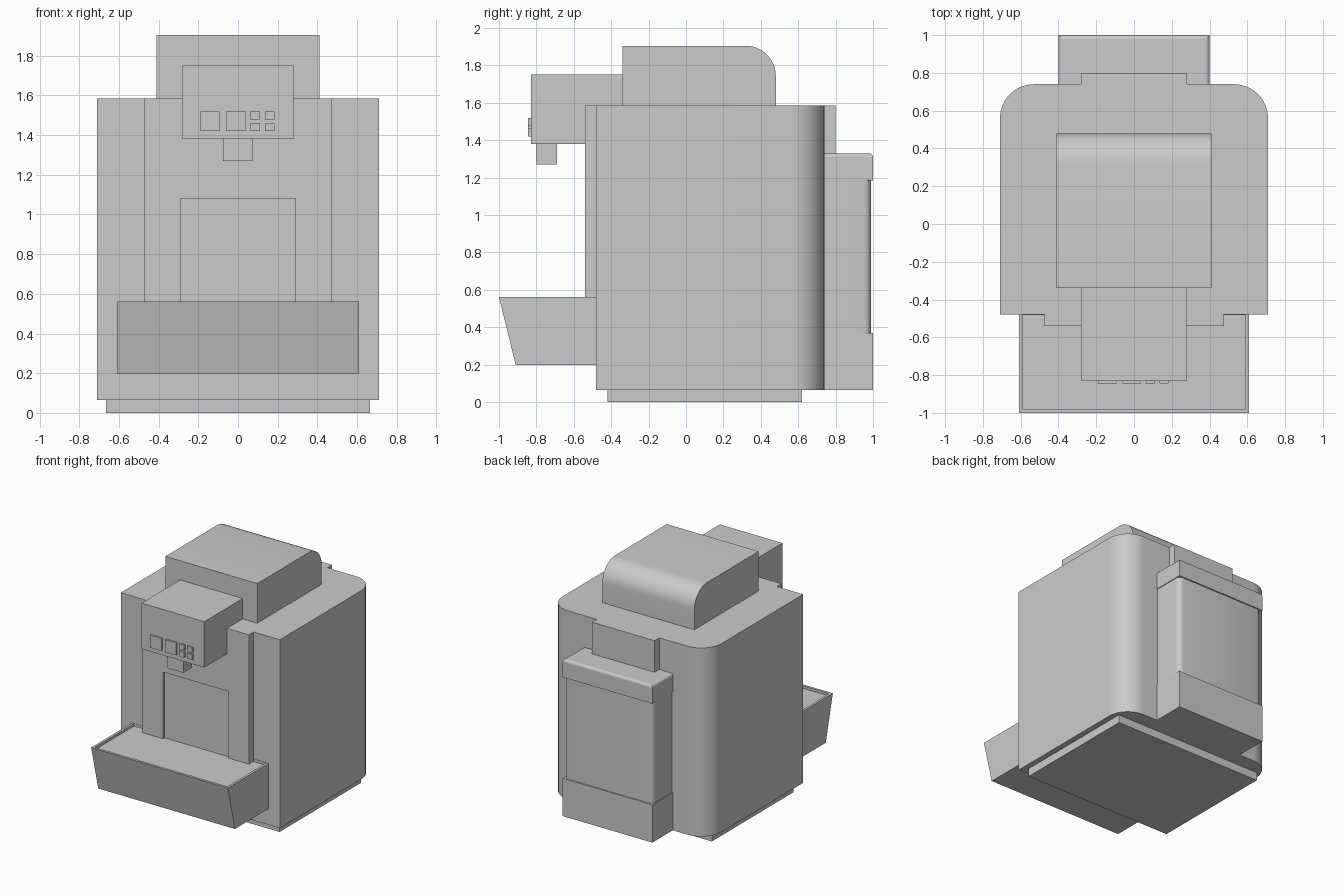
import bpy, bmesh, math

if "Cube" in bpy.data.objects:
    bpy.data.objects.remove(bpy.data.objects["Cube"])


def finish(name, bm, smooth=False):
    bmesh.ops.recalc_face_normals(bm, faces=bm.faces)
    me = bpy.data.meshes.new(name)
    bm.to_mesh(me)
    bm.free()
    ob = bpy.data.objects.new(name, me)
    bpy.context.collection.objects.link(ob)
    if smooth:
        bpy.ops.object.select_all(action='DESELECT')
        ob.select_set(True)
        bpy.context.view_layer.objects.active = ob
        bpy.ops.object.shade_smooth_by_angle(angle=math.radians(35))
    return ob


def prism_mesh(pts, axis, lo, hi):
    """Extrude a 2D profile along an axis: x takes (y,z), y takes (x,z), z takes (x,y)."""
    def place(p, t):
        return {'x': (t, p[0], p[1]), 'y': (p[0], t, p[1]), 'z': (p[0], p[1], t)}[axis]
    bm = bmesh.new()
    face = bm.faces.new([bm.verts.new(place(p, lo)) for p in pts])
    ext = bmesh.ops.extrude_face_region(bm, geom=[face])
    d = place((0, 0), hi - lo)
    bmesh.ops.translate(bm, vec=d, verts=[v for v in ext['geom'] if isinstance(v, bmesh.types.BMVert)])
    return bm


def prism(name, pts, axis, lo, hi, smooth=False):
    return finish(name, prism_mesh(pts, axis, lo, hi), smooth)


def box(name, x0, x1, y0, y1, z0, z1):
    return prism(name, [(x0, y0), (x1, y0), (x1, y1), (x0, y1)], 'z', z0, z1)


def arc(cx, cy, r, a0, a1, n=8):
    return [(cx + r * math.cos(math.radians(a0 + (a1 - a0) * i / n)),
             cy + r * math.sin(math.radians(a0 + (a1 - a0) * i / n))) for i in range(n + 1)]


# main housing with rounded rear corners, and its foot
prism("housing", [(-0.71, -0.48), (0.71, -0.48)] + arc(0.53, 0.56, 0.18, 0, 90)
      + arc(-0.53, 0.56, 0.18, 90, 180), 'z', 0.065, 1.585, True)
box("foot", -0.665, 0.665, -0.42, 0.62, 0, 0.07)

# front panel with shallow cup recess
box("front_panel_back", -0.475, 0.475, -0.52, -0.475, 0.5, 1.585)
prism("front_panel", [(-0.475, 0.5), (-0.29, 0.5), (-0.29, 1.08), (0.29, 1.08), (0.29, 0.5),
                      (0.475, 0.5), (0.475, 1.585), (-0.475, 1.585)], 'y', -0.54, -0.52)

# rear spine
box("rear_spine", -0.28, 0.28, 0.735, 0.80, 0.065, 1.585)

# hopper lid, rounded at the top rear
prism("hopper_lid", [(-0.34, 1.58), (0.48, 1.58)] + arc(0.32, 1.745, 0.16, 0, 90)
      + [(-0.34, 1.905)], 'x', -0.41, 0.41, True)

# control head and spout
box("control_head", -0.28, 0.28, -0.83, -0.335, 1.38, 1.75)
box("spout", -0.075, 0.072, -0.80, -0.69, 1.27, 1.385)

# buttons
for i, x in enumerate((-0.19, -0.06)):
    box(f"large_button_{i}", x, x + 0.098, -0.845, -0.825, 1.42, 1.52)
for i, x in enumerate((0.063, 0.135)):
    for j, z in enumerate((1.42, 1.478)):
        box(f"small_button_{i}{j}", x, x + 0.048, -0.845, -0.825, z, z + 0.042)

# drip tray with sloped front and sunken top
bm = prism_mesh([(-0.91, 0.197), (-0.48, 0.197), (-0.48, 0.562), (-1.0, 0.562)], 'x', -0.61, 0.61)
bmesh.ops.recalc_face_normals(bm, faces=bm.faces)
top = max(bm.faces, key=lambda f: f.calc_center_median().z)
bmesh.ops.inset_region(bm, faces=[top], thickness=0.028)
for v in top.verts:
    if v.co.y > -0.6:
        v.co.y = -0.482
ext = bmesh.ops.extrude_face_region(bm, geom=[top])
bmesh.ops.translate(bm, vec=(0, 0, -0.02), verts=[v for v in ext['geom'] if isinstance(v, bmesh.types.BMVert)])
if top.is_valid:
    bmesh.ops.delete(bm, geom=[top], context='FACES_ONLY')
finish("drip_tray", bm)

# water tank at the rear: base, softened middle, cap
box("tank_base", -0.40, 0.40, 0.735, 1.0, 0.065, 0.37)
prism("tank_middle", [(-0.395, 0.735), (0.395, 0.735)] + arc(0.355, 0.95, 0.04, 0, 90, 4)
      + arc(-0.355, 0.95, 0.04, 90, 180, 4), 'z', 0.365, 1.19, True)
cap = box("tank_cap", -0.40, 0.40, 0.735, 1.0, 1.185, 1.33)
bm = bmesh.new()
bm.from_mesh(cap.data)
edges = [e for e in bm.edges if all(v.co.z > 1.3 for v in e.verts)
         and not all(v.co.y < 0.8 for v in e.verts)]
bmesh.ops.bevel(bm, geom=edges, offset=0.02, segments=3, profile=0.5, affect='EDGES')
bm.to_mesh(cap.data)
bm.free()
